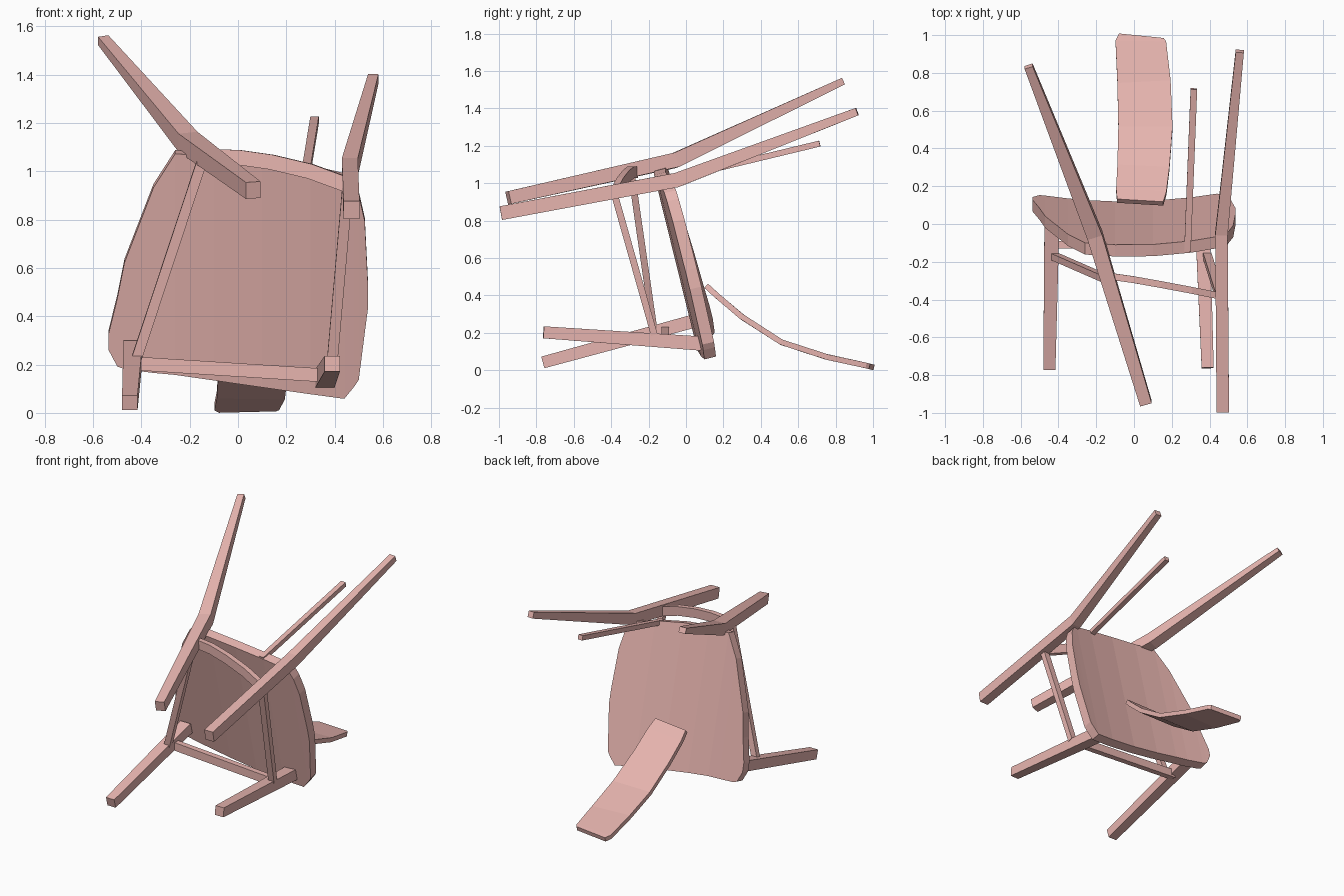
import bpy, bmesh
from mathutils import Vector

wood = bpy.data.materials.new("pink_wood")
wood.diffuse_color = (0.80, 0.46, 0.43, 1)
X, Z = Vector((1, 0, 0)), Vector((0, 0, 1))


def loft(name, rings):
    """Skin a list of equal-sized vertex rings and cap both ends."""
    bm = bmesh.new()
    vs = [[bm.verts.new(p) for p in r] for r in rings]
    n = len(vs[0])
    for a, b in zip(vs, vs[1:]):
        for i in range(n):
            j = (i + 1) % n
            bm.faces.new((a[i], a[j], b[j], b[i]))
    bm.faces.new(vs[0][::-1])
    bm.faces.new(vs[-1])
    bmesh.ops.recalc_face_normals(bm, faces=bm.faces)
    me = bpy.data.meshes.new(name)
    bm.to_mesh(me)
    bm.free()
    me.materials.append(wood)
    ob = bpy.data.objects.new(name, me)
    bpy.context.collection.objects.link(ob)
    return ob


def bar(name, stations, ref=X):
    """Rectangular bar along stations of (position, width along ref, height)."""
    pts = [Vector(s[0]) for s in stations]
    rings = []
    for i, (_, w, h) in enumerate(stations):
        t = Vector()
        if i > 0:
            t += (pts[i] - pts[i - 1]).normalized()
        if i < len(pts) - 1:
            t += (pts[i + 1] - pts[i]).normalized()
        t.normalize()
        side = (ref - t * ref.dot(t)).normalized()
        up = t.cross(side)
        rings.append([pts[i] + side * (a * w / 2) + up * (b * h / 2)
                      for a, b in ((-1, -1), (1, -1), (1, 1), (-1, 1))])
    return loft(name, rings)


# Back legs running up into the back posts
bar("back_leg_left", [((0.063, -0.95, 0.922), 0.063, 0.070),
                      ((-0.207, -0.06, 1.122), 0.082, 0.080),
                      ((-0.558, 0.835, 1.543), 0.045, 0.038)])
bar("back_leg_right", [((0.470, -0.99, 0.840), 0.066, 0.074),
                       ((0.463, -0.05, 1.017), 0.066, 0.078),
                       ((0.560, 0.915, 1.383), 0.043, 0.042)])

# Front legs
bar("front_leg_left", [((-0.448, -0.765, 0.042), 0.064, 0.064),
                       ((-0.434, 0.05, 0.265), 0.080, 0.072)])
bar("front_leg_right", [((0.390, -0.762, 0.203), 0.064, 0.064),
                        ((0.360, 0.08, 0.143), 0.080, 0.076)])

# Stretchers between the legs
bar("side_stretcher_left", [((-0.425, -0.17, 0.21), 0.042, 0.036),
                            ((-0.150, -0.29, 1.04), 0.042, 0.036)])
bar("side_stretcher_right", [((0.388, -0.17, 0.19), 0.044, 0.036),
                             ((0.455, -0.385, 0.95), 0.044, 0.036)])
bar("front_stretcher", [((-0.43, -0.11, 0.205), 0.056, 0.040),
                        ((0.36, -0.11, 0.155), 0.056, 0.040)], Z)
bar("back_stretcher", [((x, y, z), 0.062, 0.036) for x, y, z in (
    (-0.14, -0.275, 1.06), (0.0, -0.295, 1.058), (0.14, -0.32, 1.038),
    (0.30, -0.35, 1.000), (0.45, -0.38, 0.945))], Z)

# Single back spindle
bar("back_spindle", [((0.283, -0.145, 1.005), 0.035, 0.032),
                     ((0.317, 0.715, 1.212), 0.035, 0.032)])

# Curved, loose backrest panel: y, z, left x, right x
panel = [(0.115, 0.445, -0.09, 0.155), (0.17, 0.395, -0.095, 0.172),
         (0.30, 0.285, -0.088, 0.188), (0.51, 0.15, -0.083, 0.204),
         (0.75, 0.072, -0.088, 0.194), (0.965, 0.025, -0.098, 0.170),
         (0.993, 0.018, -0.080, 0.158)]
bar("backrest_panel", [(((l + r) / 2, y, z), r - l, 0.03) for y, z, l, r in panel])

# Dished seat: columns of x, front edge z, rear edge z
columns = [(-0.537, 0.27, 0.33), (-0.50, 0.20, 0.48), (-0.47, 0.188, 0.63),
           (-0.35, 0.173, 0.94), (-0.26, 0.165, 1.08), (-0.10, 0.142, 1.072),
           (0.10, 0.113, 1.052), (0.30, 0.085, 1.018), (0.44, 0.066, 0.985),
           (0.48, 0.115, 0.955), (0.50, 0.145, 0.91), (0.525, 0.34, 0.80),
           (0.538, 0.44, 0.54)]
normal = Vector((0, 0.97, 0.24)) * 0.032


def seat_point(x, z):
    return Vector((x, 0.15 - 0.247 * z - 0.03 + 0.17 * (x - 0.05) ** 2, z))


loft("seat", [[seat_point(x, lo) - normal, seat_point(x, hi) - normal,
               seat_point(x, hi) + normal, seat_point(x, lo) + normal]
              for x, lo, hi in columns])
